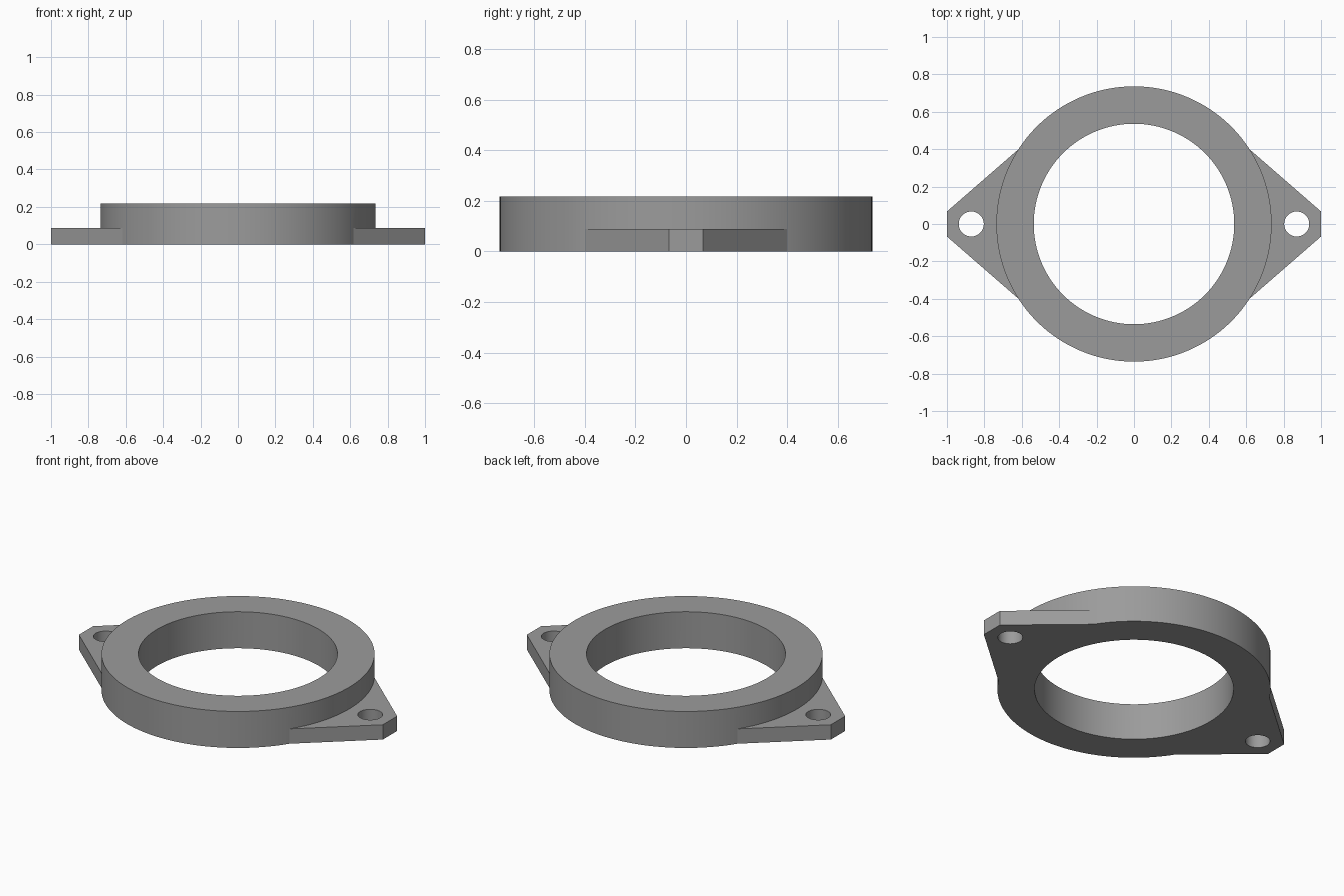
import bpy, bmesh, math

if "Cube" in bpy.data.objects:
    bpy.data.objects.remove(bpy.data.objects["Cube"])

RING_R, BORE_R, RING_H = 0.736, 0.536, 0.217
EAR_H, HOLE_X, HOLE_R = 0.088, 0.87, 0.067

grey = bpy.data.materials.new("grey metal")
grey.diffuse_color = (0.33, 0.33, 0.33, 1)
grey.use_nodes = True
grey.node_tree.nodes["Principled BSDF"].inputs["Base Color"].default_value = grey.diffuse_color


def prism(name, outline, z0, z1):
    """Extrude a counter-clockwise outline from z0 to z1."""
    bm = bmesh.new()
    face = bm.faces.new([bm.verts.new((x, y, z0)) for x, y in outline])
    top = bmesh.ops.extrude_face_region(bm, geom=[face])["geom"]
    bmesh.ops.translate(bm, vec=(0, 0, z1 - z0),
                        verts=[v for v in top if isinstance(v, bmesh.types.BMVert)])
    bmesh.ops.recalc_face_normals(bm, faces=bm.faces)
    mesh = bpy.data.meshes.new(name)
    bm.to_mesh(mesh)
    bm.free()
    mesh.materials.append(grey)
    obj = bpy.data.objects.new(name, mesh)
    bpy.context.collection.objects.link(obj)
    return obj


def circle(r, n, cx=0.0):
    return [(cx + r * math.cos(2 * math.pi * i / n), r * math.sin(2 * math.pi * i / n))
            for i in range(n)]


def combine(target, tool, operation):
    """Apply a boolean and discard the tool."""
    bpy.context.view_layer.objects.active = target
    mod = target.modifiers.new(operation, 'BOOLEAN')
    mod.operation, mod.solver, mod.object = operation, 'EXACT', tool
    bpy.ops.object.modifier_apply(modifier=mod.name)
    bpy.data.objects.remove(tool)


# Raised round collar
flange = prism("flange", circle(RING_R, 128), 0, RING_H)

# Thin plate whose tapered ends form the two mounting ears
ears = prism("ears", [(1, -0.067), (1, 0.067), (0.6, 0.415),
                      (-0.6, 0.415), (-1, 0.067), (-1, -0.067),
                      (-0.6, -0.415), (0.6, -0.415)], 0, EAR_H)
combine(flange, ears, 'UNION')

# Central bore and the two bolt holes
combine(flange, prism("bore", circle(BORE_R, 128), -0.1, 0.4), 'DIFFERENCE')
for side in (-1, 1):
    hole = prism("bolt_hole", circle(HOLE_R, 48, side * HOLE_X), -0.1, 0.4)
    combine(flange, hole, 'DIFFERENCE')

# Smooth round walls, crisp edges
flange.select_set(True)
bpy.context.view_layer.objects.active = flange
bpy.ops.object.shade_smooth_by_angle(angle=math.radians(10))
